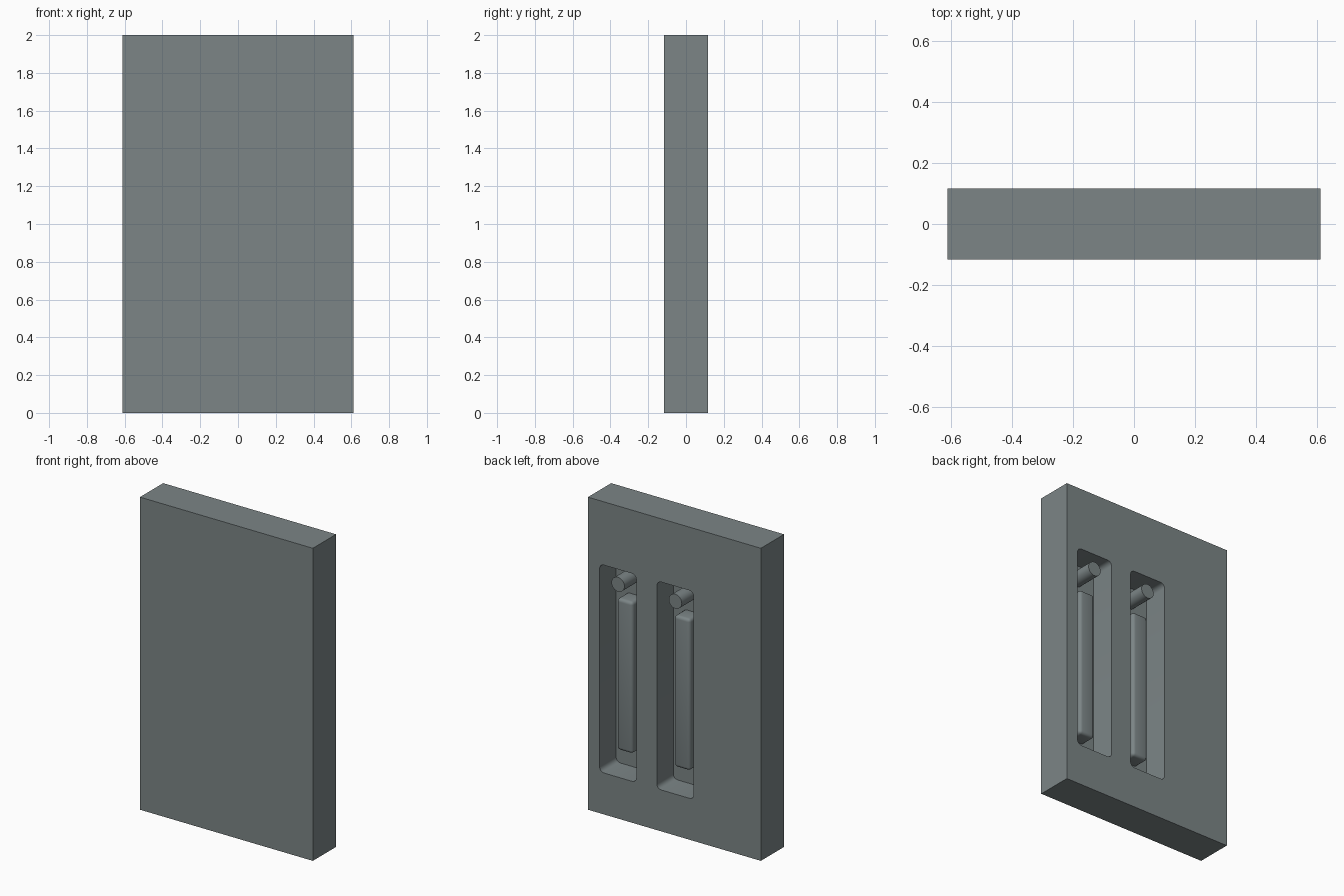
import bpy, bmesh, math

if "Cube" in bpy.data.objects:
    bpy.data.objects.remove(bpy.data.objects["Cube"])

W, D, H = 1.224, 0.234, 2.0        # panel size
FLOOR = -0.05                      # y of the slot floor
BACK = D / 2
SLOT_X = (0.40, -0.006)            # slot centres

grey = bpy.data.materials.new("slate grey")
grey.diffuse_color = (0.2, 0.235, 0.24, 1)
grey.use_nodes = True
grey.node_tree.nodes["Principled BSDF"].inputs["Base Color"].default_value = grey.diffuse_color


def box(name, lo, hi, bevel=0.0, only_y=False, segments=4):
    """Box between two corners; rounds all edges, or only those along y."""
    bm = bmesh.new()
    bmesh.ops.create_cube(bm, size=1)
    for v in bm.verts:
        v.co = [lo[i] + (v.co[i] + 0.5) * (hi[i] - lo[i]) for i in range(3)]
    if bevel:
        edges = [e for e in bm.edges if not only_y
                 or abs(e.verts[0].co.y - e.verts[1].co.y) > 1e-4]
        bmesh.ops.bevel(bm, geom=edges, offset=bevel, segments=segments,
                        profile=0.5, affect='EDGES')
    mesh = bpy.data.meshes.new(name)
    bm.to_mesh(mesh)
    bm.free()
    mesh.materials.append(grey)
    ob = bpy.data.objects.new(name, mesh)
    bpy.context.collection.objects.link(ob)
    return ob


def smooth(ob, angle=35):
    bpy.ops.object.select_all(action='DESELECT')
    ob.select_set(True)
    bpy.context.view_layer.objects.active = ob
    bpy.ops.object.shade_smooth_by_angle(angle=math.radians(angle))


# Main panel
panel = box("panel", (-W / 2, -D / 2, 0), (W / 2, BACK, H))

for i, x in enumerate(SLOT_X, 1):
    # Rounded slot cut into the back
    cutter = box(f"slot_cutter_{i}", (x - 0.13, FLOOR, 0.265),
                 (x + 0.13, BACK + 0.1, 1.595), 0.03, only_y=True)
    mod = panel.modifiers.new("slot", 'BOOLEAN')
    mod.operation = 'DIFFERENCE'
    mod.solver = 'EXACT'
    mod.object = cutter
    bpy.context.view_layer.objects.active = panel
    bpy.ops.object.modifier_apply(modifier=mod.name)
    bpy.data.objects.remove(cutter)

    # Rounded bar standing on the slot floor
    bar = box(f"bar_{i}", (x - 0.056, FLOOR - 0.03, 0.4),
              (x + 0.056, 0.051, 1.37), 0.02)
    smooth(bar)

    # Round peg above the bar, flush with the back
    bpy.ops.mesh.primitive_cylinder_add(
        vertices=32, radius=0.046, depth=BACK - FLOOR + 0.01,
        location=(x, (BACK + FLOOR - 0.01) / 2, 1.498),
        rotation=(math.pi / 2, 0, 0))
    peg = bpy.context.object
    peg.name = f"peg_{i}"
    peg.data.materials.append(grey)
    smooth(peg)

smooth(panel)
